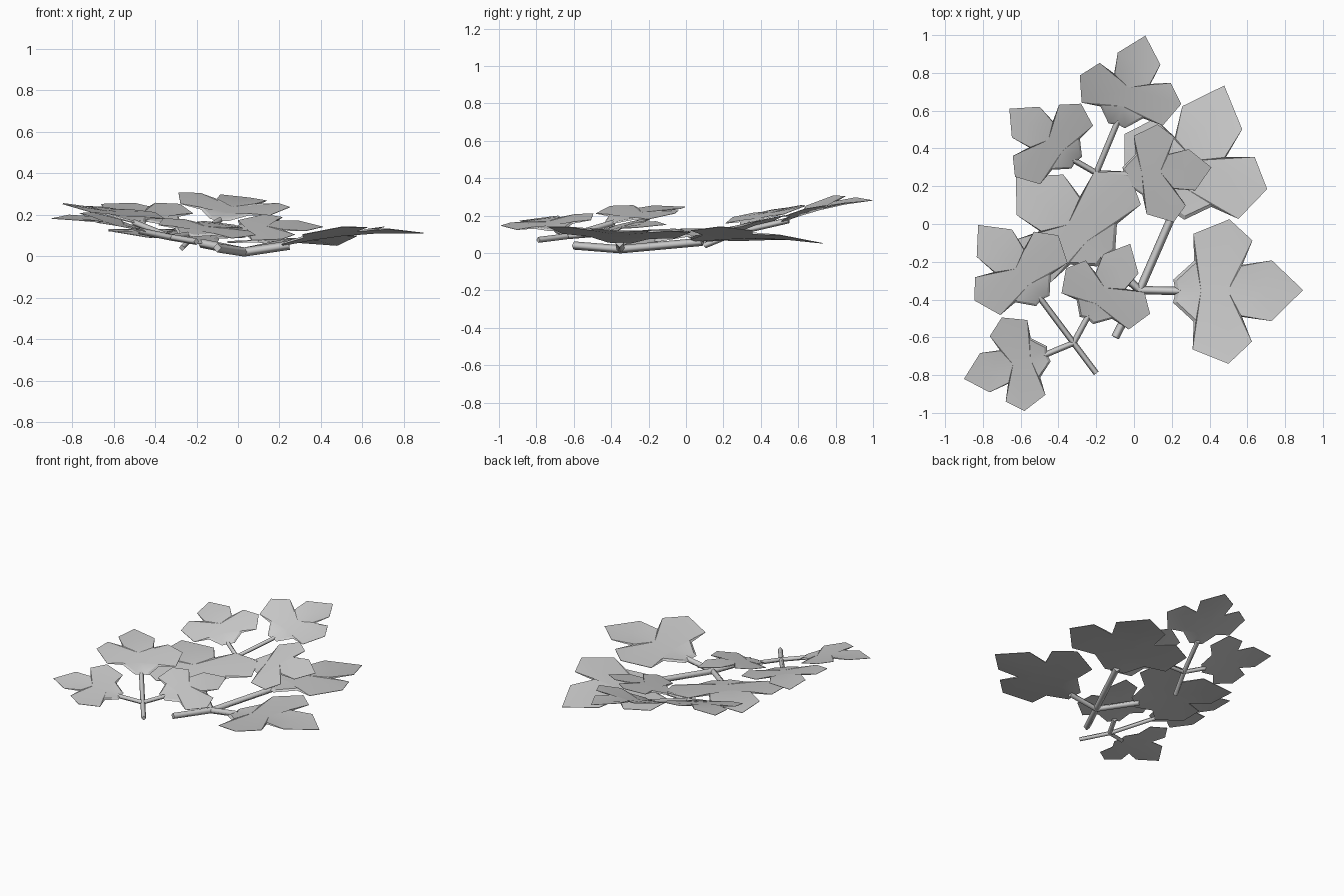
import bpy
from mathutils import Vector

if "Cube" in bpy.data.objects:
    bpy.data.objects.remove(bpy.data.objects["Cube"])

# half outline of a lobed leaf: (along vein, toward side lobe, thick rim?)
HALF = [(-.02, .16, 1), (.14, .42, 1), (.13, .80, 0), (.41, 1, 0),
        (.595, .70, 0), (.52, .36, 1), (.75, .42, 0)]


def leaf(name, base, tip, left, right, size):
    """Thin leaf fitted to base, tip and the two side lobe points."""
    b, t = Vector(base), Vector(tip)
    arch = .022 * size

    def vein(u):
        p = b.lerp(t, u)
        p.z += 4 * arch * max(u, 0) * (1 - u)
        return p

    sides = {1: Vector(left) - vein(.41), -1: Vector(right) - vein(.41)}
    outline = [(0, 0, 1, 1)]
    outline += [(u, v, 1, k) for u, v, k in HALF] + [(1, 0, 1, 0)]
    outline += [(u, v, -1, k) for u, v, k in reversed(HALF)]
    n = len(outline)
    veins = [.2, .41, .68]
    verts = []
    # lower rim, then upper rim drawn inward at base and notches
    for top in (0, 1):
        for u, v, s, k in outline:
            if top and k:
                u, v = u + (.40 - u) * .07, v * .95
            p = vein(u) + sides[s] * v
            p.z += top * (.012 if k else .003) * size
            verts.append(p)
        for u in veins:
            verts.append(vein(u) + Vector((0, 0, top * .010 * size)))
    # each outline span is tied to the nearest vein point
    owner = [0, 0, 0, 1, 1, 1, 2, 2]
    half = []
    m = n + 3
    for i in range(8):
        j = (i + 1) % n
        half.append((i, n + owner[i], j))
        half.append(((n - i) % n, n - 1 - i, n + owner[i]))
        if i and owner[i] != owner[i - 1]:
            half.append((i, n + owner[i - 1], n + owner[i]))
            half.append((n - i, n + owner[i], n + owner[i - 1]))
    faces = [f for f in half] + [tuple(q + m for q in reversed(f)) for f in half]
    faces += [(i, (i + 1) % n, (i + 1) % n + m, i + m) for i in range(n)]
    me = bpy.data.meshes.new(name)
    me.from_pydata(verts, [], faces)
    me.update()
    ob = bpy.data.objects.new(name, me)
    bpy.context.collection.objects.link(ob)
    bpy.ops.object.select_all(action='DESELECT')
    ob.select_set(True)
    bpy.context.view_layer.objects.active = ob
    bpy.ops.object.mode_set(mode='EDIT')
    bpy.ops.mesh.select_all(action='SELECT')
    bpy.ops.mesh.normals_make_consistent(inside=False)
    bpy.ops.object.mode_set(mode='OBJECT')
    bpy.ops.object.shade_smooth_by_angle(angle=.5)


def stem(name, paths, radius):
    """Square-section stalks."""
    cu = bpy.data.curves.new(name, 'CURVE')
    cu.dimensions = '3D'
    cu.bevel_depth = radius
    cu.bevel_resolution = 0
    cu.use_fill_caps = True
    for path in paths:
        sp = cu.splines.new('POLY')
        sp.points.add(len(path) - 1)
        for q, co in zip(sp.points, path):
            q.co = (*co, 1)
    ob = bpy.data.objects.new(name, cu)
    bpy.context.collection.objects.link(ob)
    bpy.ops.object.select_all(action='DESELECT')
    ob.select_set(True)
    bpy.context.view_layer.objects.active = ob
    bpy.ops.object.convert(target='MESH')


def sprig(name, size, end, joint, leaves):
    for part, pts in leaves.items():
        leaf(f"{name}_{part}_leaf", *pts, size)

    def reach(pts):
        return Vector(pts[0]).lerp(Vector(pts[1]), .04)
    stem(name + "_stem",
         [[end, joint, reach(leaves["middle"])],
          [joint, reach(leaves["left"])],
          [joint, reach(leaves["right"])]], .022 * size)


# large low sprig
sprig("large_sprig", 1, (-.10, -.60, .04), (.03, -.35, .02), {
    "middle": [(.21, .06, .06), (.478, .733, .05), (-.05, .476, .07), (.705, .185, .14)],
    "left": [(-.16, -.18, .06), (-.625, .25, .12), (-.62, -.23, .12), (-.03, .28, .12)],
    "right": [(.22, -.355, .05), (.895, -.35, .11), (.505, .025, .11), (.50, -.74, .14)]})

# rear sprig, tilted up to the back
sprig("rear_sprig", .72, (-.27, .10, .04), (-.20, .27, .11), {
    "middle": [(-.09, .53, .17), (.06, .997, .28), (-.287, .786, .305), (.25, .635, .235)],
    "left": [(-.31, .33, .15), (-.66, .61, .25), (-.63, .25, .19), (-.28, .637, .25)],
    "right": [(-.05, .26, .11), (.41, .30, .14), (.125, .528, .20), (.21, .01, .08)]})

# front left sprig, tilted up to the left
sprig("front_sprig", .72, (-.20, -.79, .07), (-.32, -.63, .09), {
    "middle": [(-.49, -.40, .16), (-.825, -.005, .245), (-.845, -.405, .25), (-.40, -.06, .21)],
    "left": [(-.46, -.69, .12), (-.90, -.82, .18), (-.58, -.99, .145), (-.70, -.495, .21)],
    "right": [(-.25, -.50, .10), (-.02, -.105, .15), (-.36, -.235, .18), (.085, -.475, .10)]})
